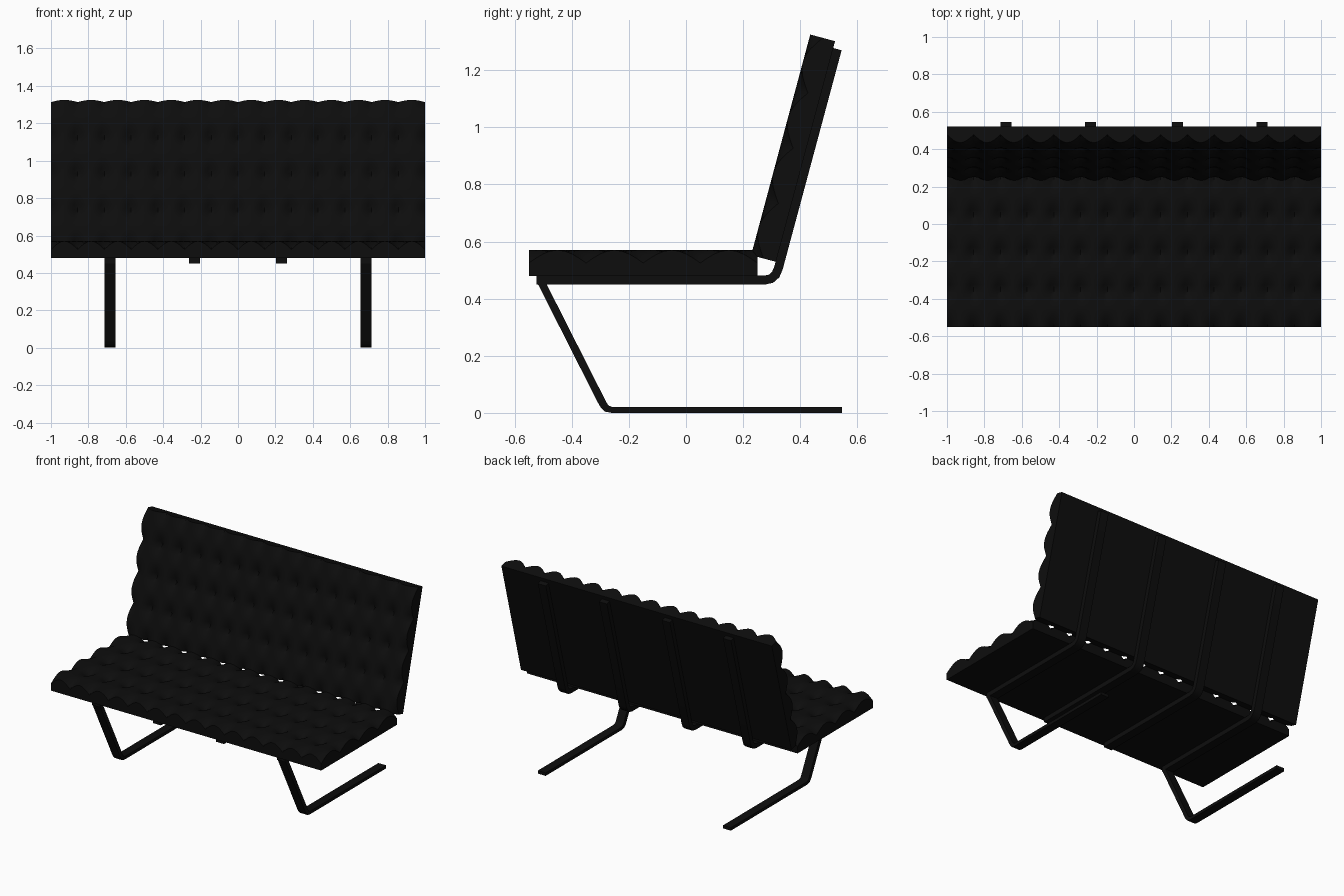
import bpy, bmesh, math
from mathutils import Vector, Matrix

if "Cube" in bpy.data.objects:
    bpy.data.objects.remove(bpy.data.objects["Cube"])


def material(name, v):
    m = bpy.data.materials.new(name)
    m.diffuse_color = (v, v, v, 1)
    m.use_nodes = True
    m.node_tree.nodes["Principled BSDF"].inputs["Base Color"].default_value = m.diffuse_color
    return m


LEATHER = material("black leather", 0.004)
METAL = material("black metal", 0.004)


def finish(bm, name, mat, angle):
    bmesh.ops.recalc_face_normals(bm, faces=bm.faces)
    me = bpy.data.meshes.new(name)
    bm.to_mesh(me)
    bm.free()
    me.materials.append(mat)
    ob = bpy.data.objects.new(name, me)
    bpy.context.collection.objects.link(ob)
    bpy.context.view_layer.objects.active = ob
    ob.select_set(True)
    bpy.ops.object.shade_smooth_by_angle(angle=math.radians(angle))
    ob.select_set(False)
    return ob


# Tufted cushion: flat base, top pulled down at a grid of buttons
def cushion(name, matrix, length=0.8, thick=0.09, dip=0.045):
    cols, rows, n = 14, 4, 8
    nx, ny = cols * n, rows * n
    bm = bmesh.new()
    top = []
    for j in range(ny + 1):
        line = []
        for i in range(nx + 1):
            pull = (1 - abs(math.sin(math.pi * i / n))) * (1 - abs(math.sin(math.pi * j / n)))
            line.append(bm.verts.new((-1 + 2 * i / nx, length * j / ny, thick - dip * pull)))
        top.append(line)
    for j in range(ny):
        for i in range(nx):
            bm.faces.new((top[j][i], top[j][i + 1], top[j + 1][i + 1], top[j + 1][i]))
    # side walls and base
    rim = [e for e in bm.edges if e.is_boundary]
    ext = bmesh.ops.extrude_edge_only(bm, edges=rim)["geom"]
    for v in ext:
        if isinstance(v, bmesh.types.BMVert):
            v.co.z = 0
    bmesh.ops.holes_fill(bm, edges=[e for e in bm.edges if e.is_boundary], sides=0)
    bm.transform(matrix)
    return finish(bm, name, LEATHER, 50)


TILT = math.radians(75)
cushion("seat_cushion", Matrix.Translation((0, -0.55, 0.48)))
cushion("back_cushion", Matrix.Translation((0, 0.315, 0.529)) @ Matrix.Rotation(TILT, 4, 'X'))


# Flat bar following a side-view path of (y, z, thickness)
def bar(name, x, path, width=0.058):
    pts = [Vector(p[:2]) for p in path]
    left, right = [], []
    for k, p in enumerate(pts):
        a = (p - pts[k - 1]).normalized() if k else None
        b = (pts[k + 1] - p).normalized() if k < len(pts) - 1 else None
        a, b = a or b, b or a
        t = (a + b).normalized()
        off = Vector((-t.y, t.x)) * (path[k][2] / 2 / t.dot(a))
        left.append(p + off)
        right.append(p - off)
    bm = bmesh.new()
    rings = []
    for l, r in zip(left, right):
        rings.append([bm.verts.new(c) for c in (
            (x - width / 2, *l), (x + width / 2, *l), (x + width / 2, *r), (x - width / 2, *r))])
    for r0, r1 in zip(rings, rings[1:]):
        for i in range(4):
            bm.faces.new((r0[i], r0[(i + 1) % 4], r1[(i + 1) % 4], r1[i]))
    bm.faces.new(rings[0])
    bm.faces.new(rings[-1])
    return finish(bm, name, METAL, 35)


STRAP = [(-0.523, 0.465, .031), (0.275, 0.465, .031), (0.298, 0.470, .031),
         (0.314, 0.484, .031), (0.324, 0.508, .031), (0.530, 1.274, .031)]
LEG = [(-0.507, 0.458, .027), (-0.298, 0.045, .027), (-0.289, 0.028, .026),
       (-0.277, 0.015, .024), (-0.258, 0.010, .020), (0.546, 0.010, .020)]

# Four straps under the cushions, the outer two carrying legs
for x in (-0.685, -0.233, 0.233, 0.685):
    bar("support_strap", x, STRAP)
    if abs(x) > 0.5:
        bar("leg", x, LEG)
